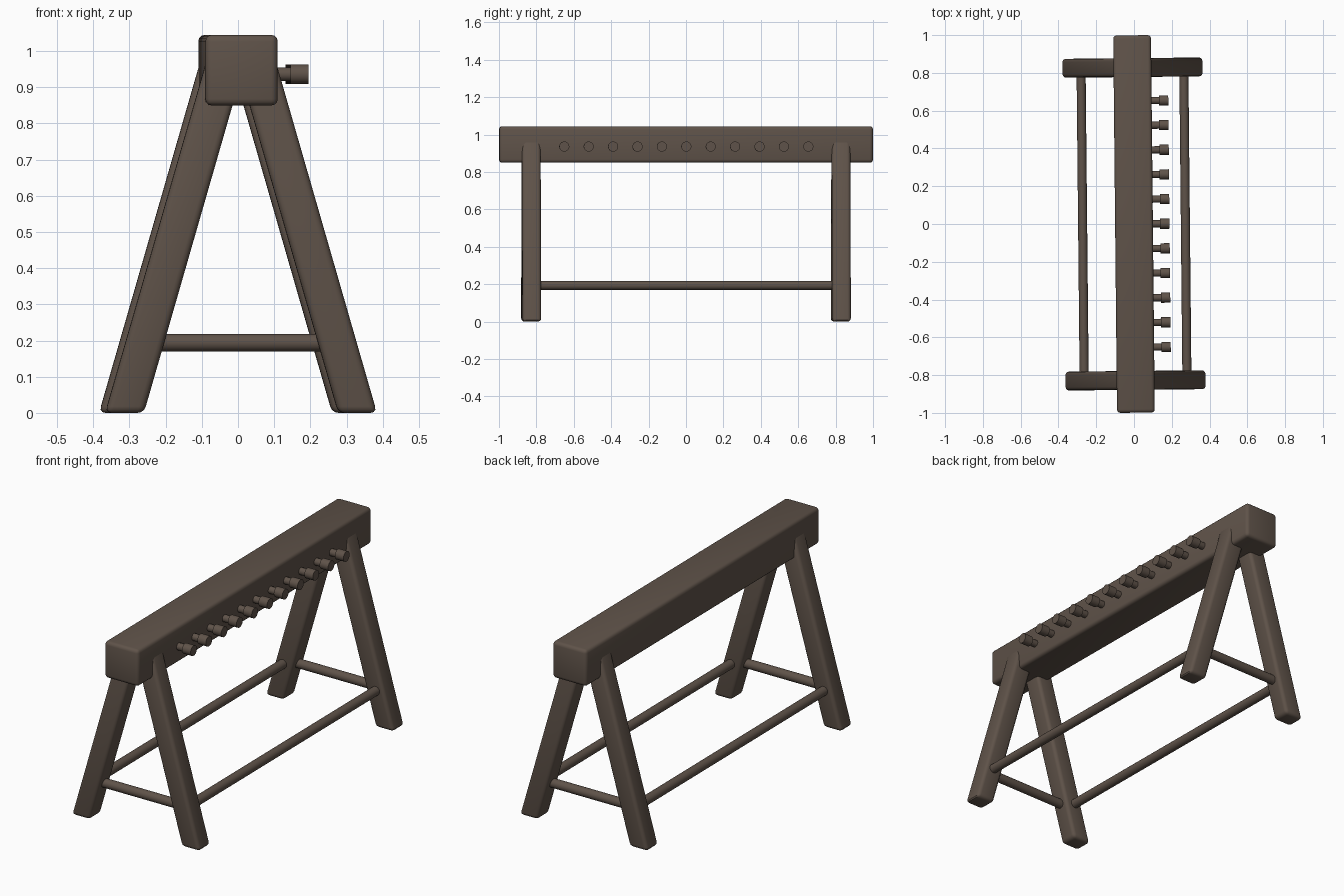
import bpy
import bmesh
from math import pi
from mathutils import Matrix, Vector

cube = bpy.data.objects.get("Cube")
if cube:
    bpy.data.objects.remove(cube, do_unlink=True)

# One dark timber colour
wood = bpy.data.materials.new("dark_wood")
wood.use_nodes = True
COLOUR = (0.115, 0.086, 0.067, 1)
wood.diffuse_color = COLOUR
wood.node_tree.nodes["Principled BSDF"].inputs["Base Color"].default_value = COLOUR

TURN = Matrix.Rotation(0.01, 4, "Z")  # the whole rack stands slightly turned


def finish(bm, name):
    bmesh.ops.recalc_face_normals(bm, faces=bm.faces)
    mesh = bpy.data.meshes.new(name)
    bm.to_mesh(mesh)
    bm.free()
    mesh.materials.append(wood)
    ob = bpy.data.objects.new(name, mesh)
    ob.matrix_world = TURN
    bpy.context.collection.objects.link(ob)
    bpy.ops.object.select_all(action="DESELECT")
    ob.select_set(True)
    bpy.context.view_layer.objects.active = ob
    bpy.ops.object.shade_smooth_by_angle(angle=pi / 5)
    return ob


def timber(name, size, centre, lean=0.0, bevel=0.018):
    """Rounded box whose upper end is sheared sideways by lean."""
    bm = bmesh.new()
    bmesh.ops.create_cube(bm, size=1)
    for v in bm.verts:
        v.co.x = v.co.x * size[0] + (v.co.z + 0.5) * lean
        v.co.y *= size[1]
        v.co.z *= size[2]
    bmesh.ops.translate(bm, verts=bm.verts, vec=centre)
    bmesh.ops.bevel(bm, geom=bm.edges[:], offset=bevel, segments=3,
                    profile=0.5, affect="EDGES")
    return finish(bm, name)


def add_rod(bm, start, end, radius):
    start, end = Vector(start), Vector(end)
    axis = end - start
    place = Matrix.Translation((start + end) / 2) @ axis.to_track_quat("Z", "Y").to_matrix().to_4x4()
    bmesh.ops.create_cone(bm, cap_ends=True, segments=20, radius1=radius,
                          radius2=radius, depth=axis.length, matrix=place)


def rod(name, start, end, radius):
    bm = bmesh.new()
    add_rod(bm, start, end, radius)
    return finish(bm, name)


# Top beam
timber("top_beam", (0.2, 1.998, 0.195), (0, 0, 0.947))

# Splayed legs, their tops buried in the beam
for side, sx in (("left", 1), ("right", -1)):
    for end, sy in (("front", -1), ("back", 1)):
        timber(f"{end}_{side}_leg", (0.107, 0.1, 1.0),
               (sx * 0.322, sy * 0.828, 0.5), lean=-sx * 0.288)

# Round stretchers between the legs
LOW = 0.194
for side, sx in (("left", 1), ("right", -1)):
    rod(f"{side}_stretcher", (sx * 0.272, -0.81, LOW), (sx * 0.272, 0.81, LOW), 0.024)
for end, sy in (("front", -1), ("back", 1)):
    rod(f"{end}_stretcher", (-0.26, sy * 0.828, LOW), (0.26, sy * 0.828, LOW), 0.024)

# Row of pegs, each a thin shank with a wider head
PEGS = 11
for i in range(PEGS):
    y = (i - (PEGS - 1) / 2) * 0.1305
    bm = bmesh.new()
    add_rod(bm, (0.08, y, 0.936), (0.15, y, 0.936), 0.019)
    add_rod(bm, (0.138, y, 0.936), (0.188, y, 0.936), 0.027)
    finish(bm, f"peg_{i + 1}")
